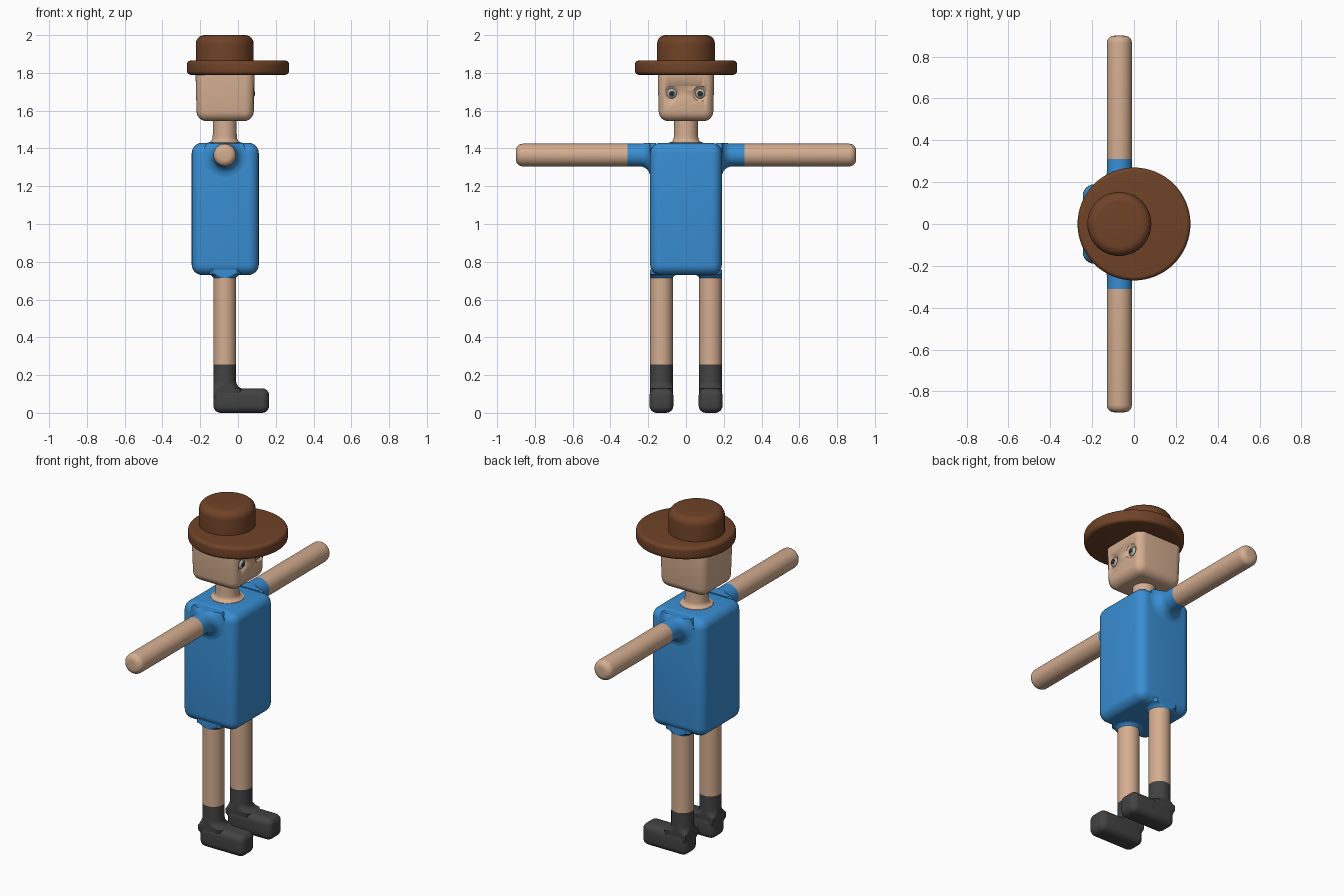
import bpy, bmesh
from math import pi, cos, sin, radians
from mathutils import Vector, Matrix

if "Cube" in bpy.data.objects:
    bpy.data.objects.remove(bpy.data.objects["Cube"])


def material(name, rgb):
    m = bpy.data.materials.new(name)
    m.diffuse_color = (*rgb, 1)
    m.use_nodes = True
    m.node_tree.nodes["Principled BSDF"].inputs["Base Color"].default_value = m.diffuse_color
    return m


SKIN = material("skin", (0.66, 0.42, 0.28))
BLUE = material("blue_cloth", (0.04, 0.27, 0.65))
BOOT = material("dark_boot", (0.055, 0.055, 0.055))
HAT = material("brown_felt", (0.16, 0.055, 0.02))
EYE = material("eye_grey", (0.45, 0.45, 0.45))
PUPIL = material("pupil", (0.03, 0.03, 0.035))


def finish(bm, name, mat, angle=35):
    bmesh.ops.recalc_face_normals(bm, faces=bm.faces)
    me = bpy.data.meshes.new(name)
    bm.to_mesh(me)
    bm.free()
    ob = bpy.data.objects.new(name, me)
    bpy.context.collection.objects.link(ob)
    me.materials.append(mat)
    bpy.ops.object.select_all(action='DESELECT')
    bpy.context.view_layer.objects.active = ob
    ob.select_set(True)
    bpy.ops.object.shade_smooth_by_angle(angle=radians(angle))
    return ob


def lathe(name, profile, origin, mat, axis=(0, 0, 1), fix=None, n=40):
    """Turn (radius, height) points round an axis; fix adjusts final positions."""
    bm = bmesh.new()
    rot = Vector((0, 0, 1)).rotation_difference(Vector(axis)).to_matrix()
    rings = []
    for r, h in profile:
        ring = []
        for i in range(n):
            a = 2 * pi * i / n
            co = rot @ Vector((r * cos(a), r * sin(a), h)) + Vector(origin)
            if fix:
                fix(co)
            ring.append(bm.verts.new(co))
        rings.append(ring)
    for a, b in zip(rings, rings[1:]):
        for i in range(n):
            j = (i + 1) % n
            bm.faces.new((a[i], a[j], b[j], b[i]))
    bm.faces.new(rings[0])
    bm.faces.new(rings[-1])
    return finish(bm, name, mat)


def round_box(name, lo, hi, bevel, mat, taper=1.0):
    lo, hi = Vector(lo), Vector(hi)
    size, mid = hi - lo, (lo + hi) / 2
    bm = bmesh.new()
    bmesh.ops.create_cube(bm, size=1)
    for v in bm.verts:
        k = taper if v.co.z < 0 else 1
        v.co = Vector((v.co.x * size.x * k, v.co.y * size.y * k, v.co.z * size.z)) + mid
    bmesh.ops.bevel(bm, geom=bm.edges[:], offset=bevel, segments=6,
                    profile=0.5, affect='EDGES')
    return finish(bm, name, mat)


def arc(r, h, rad, a0, a1, n=6):
    """Arc points round (r, h) for lathe profiles, angles in degrees."""
    return [(r + rad * cos(radians(a0 + (a1 - a0) * i / n)),
             h + rad * sin(radians(a0 + (a1 - a0) * i / n))) for i in range(n + 1)]


CX = -0.07  # body axis

# Torso, neck and head
round_box("torso", (-0.245, -0.19, 0.73), (0.11, 0.19, 1.43), 0.055, BLUE)
lathe("neck", [(0.092, 1.425), (0.09, 1.432)] + arc(0.09, 1.457, 0.025, -90, -180)[1:]
      + [(0.063, 1.48), (0.063, 1.58)], (CX, 0, 0), SKIN)
head = round_box("head", (-0.226, -0.151, 1.545), (0.09, 0.151, 1.845), 0.05, SKIN, 0.95)


# Limb joints stay inside the torso's outline
def under_shoulder(co):
    co.z = min(co.z, 1.428)


def inside_hips(co):
    co.y = max(-0.19, min(0.19, co.y))


for s, side in ((-1, "left"), (1, "right")):
    # Sleeve with a soft armpit, bare arm
    lathe(side + "_sleeve", [(0.11, 0.16)] + arc(0.115, 0.245, 0.055, -90, -180) + [(0.06, 0.31)],
          (CX, 0, 1.365), BLUE, (0, s, 0), under_shoulder)
    lathe(side + "_arm", [(0.06, 0.31)] + arc(0.025, 0.865, 0.035, 0, 90),
          (CX, 0, 1.365), SKIN, (0, s, 0))
    # Trouser hem and bare leg
    lathe(side + "_hem", [(0.06, 0.715), (0.064, 0.72), (0.072, 0.728), (0.09, 0.735),
                          (0.09, 0.76)], (CX, s * 0.13, 0), BLUE, fix=inside_hips)
    lathe(side + "_leg", [(0.06, 0.255), (0.06, 0.72)], (CX, s * 0.13, 0), SKIN)

    # Boot shaft with a fillet to the foot in front
    def instep(co, y0=s * 0.13):
        co.x = max(co.x, CX - 0.06)
        co.y = max(y0 - 0.06, min(y0 + 0.06, co.y))
    lathe(side + "_boot_shaft", [(0.06, 0.06), (0.1, 0.1)] + arc(0.1, 0.168, 0.04, -90, -180)
          + [(0.06, 0.255)], (CX, s * 0.13, 0), BOOT, fix=instep)
    round_box(side + "_foot", (-0.13, s * 0.13 - 0.063, 0), (0.165, s * 0.13 + 0.063, 0.13),
              0.038, BOOT)

    # Eye set in a shallow socket
    bm = bmesh.new()
    bmesh.ops.create_uvsphere(bm, u_segments=32, v_segments=16, radius=0.055,
                              matrix=Matrix.Translation((0.122, s * 0.077, 1.69)))
    cutter = finish(bm, side + "_socket_cutter", SKIN)
    cutter.hide_render = True
    cutter.hide_viewport = False
    cutter.display_type = 'WIRE'
    mod = head.modifiers.new("socket", 'BOOLEAN')
    mod.operation = 'DIFFERENCE'
    mod.object = cutter
    mod.solver = 'EXACT'
    bpy.context.view_layer.objects.active = head
    bpy.ops.object.modifier_apply(modifier=mod.name)
    bpy.data.objects.remove(cutter)
    bm = bmesh.new()
    bmesh.ops.create_uvsphere(bm, u_segments=24, v_segments=14, radius=0.031,
                              matrix=Matrix.Translation((0.058, s * 0.075, 1.69)))
    finish(bm, side + "_eye", EYE)
    lathe(side + "_pupil", [(0.015, 0.02), (0.015, 0.028), (0.008, 0.032)],
          (0.058, s * 0.075, 1.69), PUPIL, (1, 0, 0), n=20)

# Hat: brim centred on the origin, crown set back over the head
lathe("hat_brim", arc(0.25, 1.81, 0.02, -90, 0) + arc(0.25, 1.845, 0.02, 0, 90), (0, 0, 0), HAT, n=64)
lathe("hat_crown", [(0.153, 1.85)] + arc(0.108, 1.955, 0.045, 0, 90), (CX, 0, 0), HAT, n=48)
